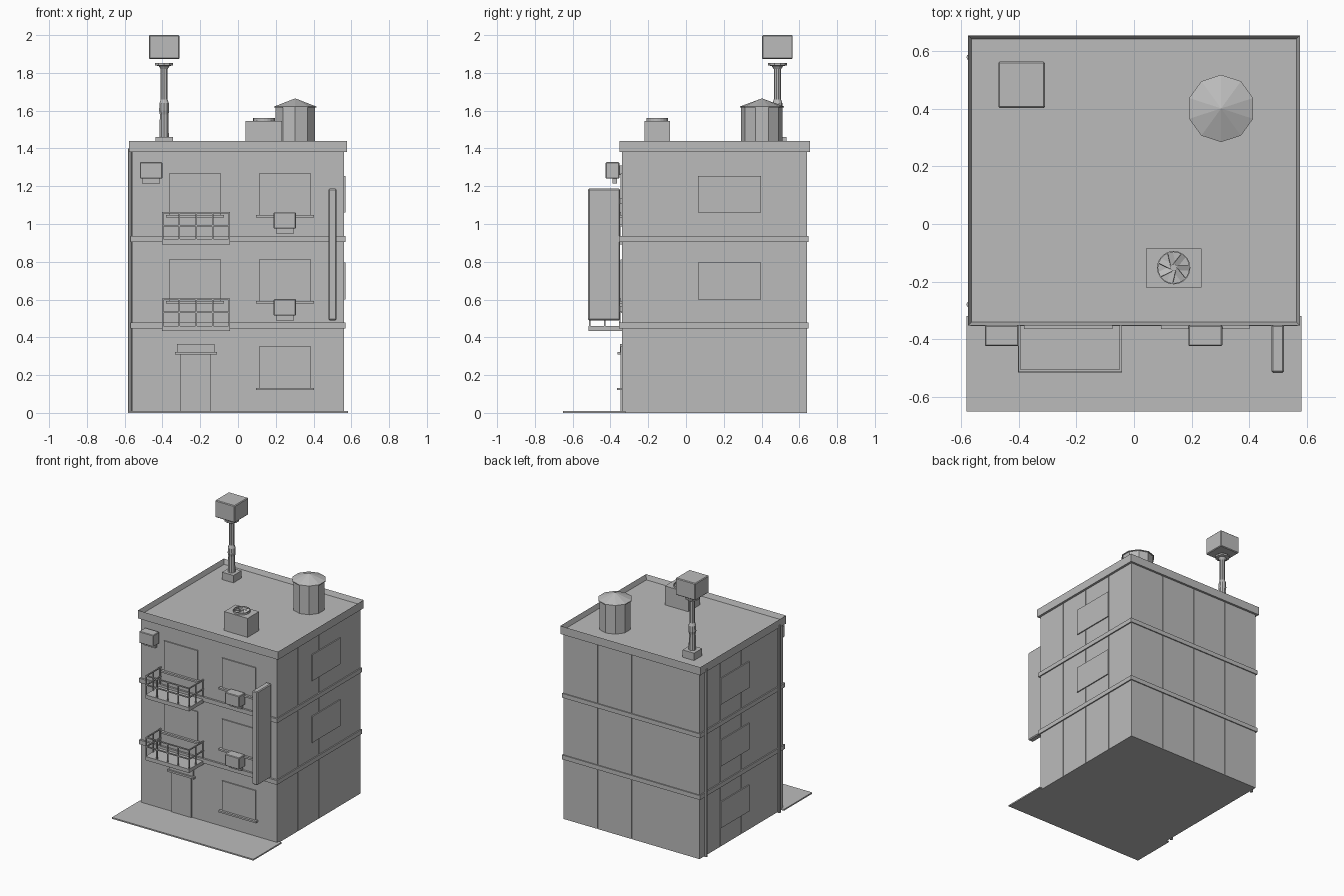
import bpy, bmesh, math
from mathutils import Matrix, Vector

if "Cube" in bpy.data.objects:
    bpy.data.objects.remove(bpy.data.objects["Cube"], do_unlink=True)

GREY = bpy.data.materials.new("plain_grey")
GREY.use_nodes = True
GREY.diffuse_color = (0.5, 0.5, 0.5, 1)
GREY.node_tree.nodes["Principled BSDF"].inputs["Base Color"].default_value = (0.5, 0.5, 0.5, 1)


def add_object(name, bm):
    mesh = bpy.data.meshes.new(name)
    bm.to_mesh(mesh)
    bm.free()
    mesh.materials.append(GREY)
    obj = bpy.data.objects.new(name, mesh)
    bpy.context.collection.objects.link(obj)
    return obj


def add_box(bm, x, y, z):
    """Box from three (low, high) ranges."""
    size = Matrix.Diagonal((x[1] - x[0], y[1] - y[0], z[1] - z[0], 1))
    centre = Vector((sum(x) / 2, sum(y) / 2, sum(z) / 2))
    bmesh.ops.create_cube(bm, size=1, matrix=Matrix.Translation(centre) @ size)


def box(name, x, y, z, bevel=0):
    bm = bmesh.new()
    add_box(bm, x, y, z)
    obj = add_object(name, bm)
    if bevel:
        mod = obj.modifiers.new("edge", 'BEVEL')
        mod.width, mod.segments = bevel, 1
    return obj


def around(c, r):
    return (c - r, c + r)


def turned(name, x, y, profile, sides):
    """Stack of cone sections through (radius, height) points."""
    bm = bmesh.new()
    for (r1, z1), (r2, z2) in zip(profile, profile[1:]):
        bmesh.ops.create_cone(bm, cap_ends=True, segments=sides, radius1=r1, radius2=r2,
                              depth=z2 - z1, matrix=Matrix.Translation((x, y, (z1 + z2) / 2)))
    bmesh.ops.remove_doubles(bm, verts=bm.verts, dist=0.0001)
    return add_object(name, bm)


WX, FRONT, BACK = 0.56, -0.34, 0.64
GAP = 0.005

# Building shell: a core clad with panels separated by narrow seams
box("wall_core", (-WX + GAP, WX - GAP), (FRONT, BACK - GAP), (0, 1.40))
bm = bmesh.new()
for i in range(4):
    step = (BACK - FRONT) / 4
    y0 = FRONT + i * step + (GAP / 2 if i else 0)
    y1 = FRONT + (i + 1) * step - (GAP / 2 if i < 3 else 0)
    for side in (-1, 1):
        add_box(bm, sorted((side * WX, side * (WX - GAP))), (y0, y1), (0, 1.38))
    x0 = -WX + i * WX / 2
    add_box(bm, (x0 + GAP / 2, x0 + WX / 2 - GAP / 2), (BACK - GAP, BACK), (0, 1.38))
add_object("wall_panels", bm)

for z in (0.446, 0.905):
    box("floor_band", (-0.569, 0.569), (-0.354, 0.648), (z, z + 0.032))

# Roof deck with raised rim
bm = bmesh.new()
add_box(bm, (-0.577, 0.577), (-0.353, 0.656), (1.38, 1.44))
top = max(bm.faces, key=lambda f: f.calc_center_median().z)
bmesh.ops.inset_region(bm, faces=[top], thickness=0.017)
bmesh.ops.translate(bm, verts=top.verts, vec=(0, 0, -0.035))
add_object("roof_parapet", bm)

box("pavement", (-0.583, 0.583), (-0.652, -0.32), (0, 0.01))

# Windows and sills
for x, floors in ((-0.228, (0.59, 1.045)), (0.248, (0.13, 0.59, 1.045))):
    for z in floors:
        box("front_window", around(x, 0.138), (-0.348, FRONT), (z, z + 0.222))
        box("window_sill", around(x, 0.154), (-0.365, FRONT), (z - 0.01, z + 0.003))
for side, floors in ((1, (0.6, 1.06)), (-1, (0.14, 0.6, 1.06))):
    for z in floors:
        box("side_window", sorted((side * WX, side * (WX + 0.008))), (0.063, 0.397), (z, z + 0.195))

# Entrance
box("door", (-0.306, -0.142), (-0.348, FRONT), (0, 0.31))
box("door_canopy", (-0.333, -0.112), (-0.362, FRONT), (0.308, 0.322))
box("door_sign", (-0.322, -0.124), (-0.35, FRONT), (0.322, 0.365))

# Balconies with open railings
for z in (0.433, 0.892):
    box("balcony_slab", (-0.403, -0.042), (-0.516, FRONT), (z, z + 0.028))
    bm = bmesh.new()
    xs = [-0.398 + i * 0.088 for i in range(5)]
    for x in xs:
        add_box(bm, around(x, 0.004), (-0.514, -0.506), (z + 0.028, z + 0.172))
    for x in (xs[0], xs[-1]):
        for y in (-0.43, -0.35):
            add_box(bm, around(x, 0.004), around(y, 0.004), (z + 0.028, z + 0.172))
    for h in (0.168, 0.1):
        add_box(bm, (-0.402, -0.042), (-0.514, -0.506), around(z + h, 0.004))
        for x in (xs[0], xs[-1]):
            add_box(bm, around(x, 0.004), (-0.51, FRONT), around(z + h, 0.004))
    add_object("balcony_railing", bm)

# Air conditioners on brackets
for x, z in ((-0.46, 1.24), (0.248, 0.975), (0.248, 0.515)):
    box("air_conditioner", around(x, 0.059), (-0.425, -0.353), (z, z + 0.087), 0.004)
    box("air_conditioner_mount", around(x, 0.03), (-0.36, FRONT), around(z + 0.045, 0.025))
    box("air_conditioner_bracket", around(x, 0.048), (-0.388, -0.366), (z - 0.026, z))

# Projecting blade sign
box("blade_sign", (0.478, 0.522), (-0.518, -0.35), (0.49, 1.187), 0.006)
for z in (0.55, 1.12):
    box("blade_sign_bracket", (0.49, 0.51), (-0.36, FRONT), around(z, 0.015))

# Drain pipes
for y in (0.58, -0.28):
    turned("drain_pipe", -0.572, y, [(0.011, 0), (0.011, 1.40)], 8)

# Roof mast with box lantern
MX, MY = -0.391, 0.484
box("mast_base", around(MX, 0.047), around(MY, 0.047), (1.4, 1.46))
turned("mast", MX, MY, [(0.026, 1.46), (0.024, 1.58), (0.028, 1.6), (0.026, 1.64), (0.019, 1.66),
                        (0.019, 1.82), (0.03, 1.836), (0.05, 1.84), (0.05, 1.852)], 10)
box("mast_box", around(MX, 0.081), around(MY, 0.081), (1.873, 2.0), 0.005)

# Water tank
turned("water_tank", 0.303, 0.402, [(0.11, 1.4), (0.11, 1.618)], 10)
turned("water_tank_lid", 0.303, 0.402, [(0.117, 1.616), (0.117, 1.622), (0, 1.665)], 10)

# Roof ventilator with fan
FX, FY = 0.138, -0.152
box("ventilator_box", (0.041, 0.234), (-0.221, -0.086), (1.4, 1.546))
bm = bmesh.new()
for r in (0.058, 0.012):
    bmesh.ops.create_cone(bm, cap_ends=r < 0.02, segments=20, radius1=r, radius2=r, depth=0.014,
                          matrix=Matrix.Translation((FX, FY, 1.553)))
for i in range(7):
    spin = Matrix.Rotation(i * math.tau / 7, 4, 'Z')
    place = Matrix.Translation((FX, FY, 1.552)) @ spin @ Matrix.Translation((0.032, 0, 0))
    tilt = Matrix.Rotation(0.4, 4, 'X')
    bmesh.ops.create_cube(bm, size=1, matrix=place @ tilt @ Matrix.Diagonal((0.044, 0.02, 0.003, 1)))
fan = add_object("ventilator_fan", bm)
mod = fan.modifiers.new("thickness", 'SOLIDIFY')
mod.thickness = 0.004
